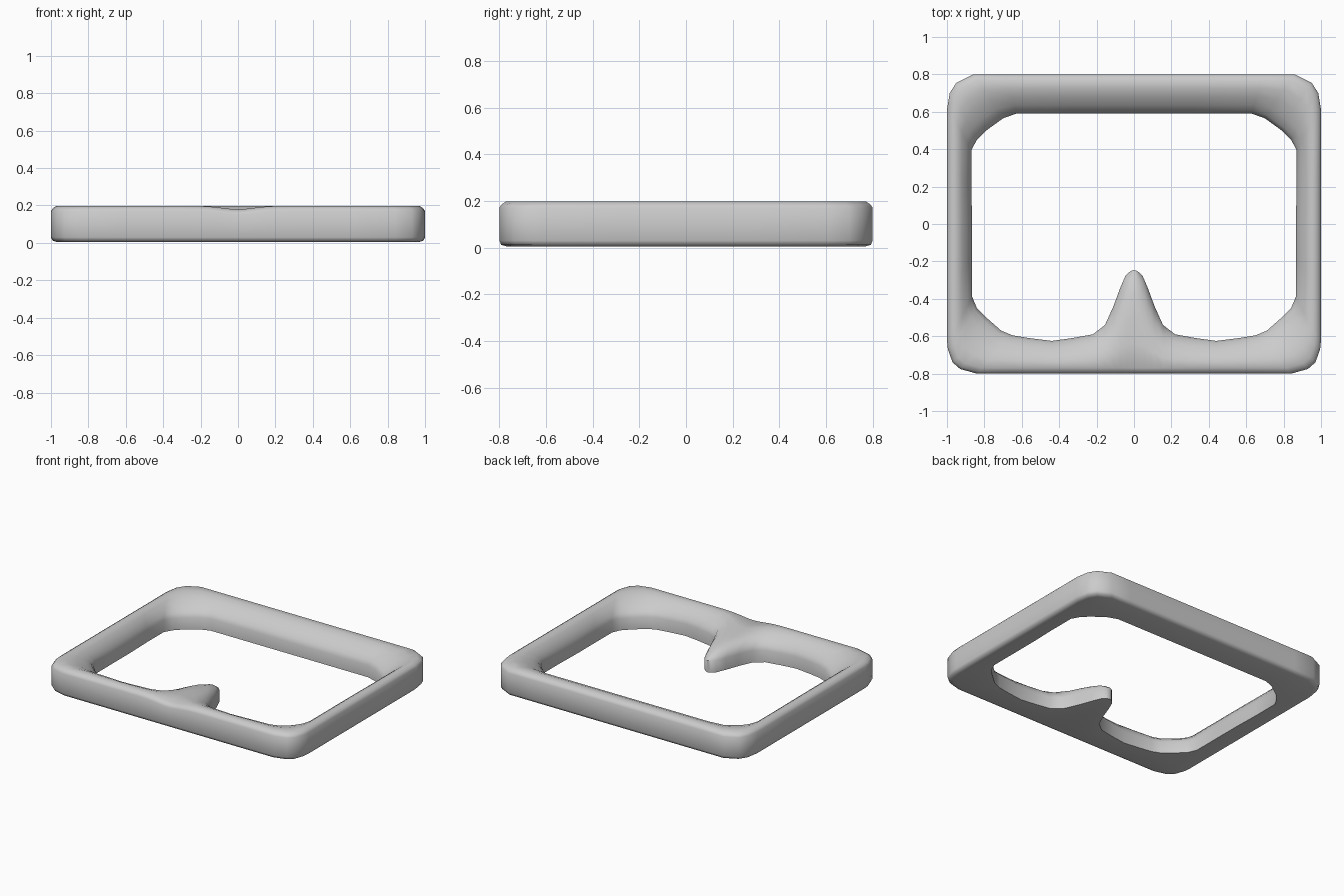
import bpy, math

# Right half of the plan, from back centre round to front centre: (outer x, outer y, inner x, inner y)
half = [
    (0.00, 0.80, 0.00, 0.59), (0.35, 0.80, 0.33, 0.59), (0.70, 0.80, 0.63, 0.59),
    (0.86, 0.80, 0.70, 0.565), (0.95, 0.755, 0.79, 0.50), (0.985, 0.70, 0.84, 0.45),
    (1.00, 0.61, 0.87, 0.395), (1.00, 0.30, 0.87, 0.20), (1.00, 0.00, 0.865, 0.00),
    (1.00, -0.30, 0.865, -0.20), (1.00, -0.62, 0.865, -0.39), (0.995, -0.67, 0.84, -0.45),
    (0.97, -0.74, 0.79, -0.50), (0.93, -0.775, 0.71, -0.57), (0.84, -0.80, 0.65, -0.595),
    (0.62, -0.80, 0.56, -0.61), (0.44, -0.80, 0.44, -0.625), (0.30, -0.80, 0.33, -0.61),
    (0.22, -0.80, 0.22, -0.59), (0.16, -0.80, 0.155, -0.54), (0.11, -0.80, 0.11, -0.44),
    (0.075, -0.80, 0.075, -0.345), (0.04, -0.80, 0.045, -0.275), (0.018, -0.80, 0.02, -0.253),
    (0.00, -0.80, 0.00, -0.245),
]
plan = half + [(-a, b, -c, d) for a, b, c, d in reversed(half[1:-1])]

# Cross-section: (outer inset, blend towards the opening, height)
section = [
    (0.03, 0, 0.005), (0.008, 0, 0.012), (0.0, 0, 0.03), (0.0, 0, 0.17), (0.01, 0, 0.185),
    (0.03, 0, 0.198), (0.03, 0.25, 0.197), (0.03, 0.5, 0.18), (0.03, 0.75, 0.15),
    (0.03, 0.92, 0.12), (0.0, 1, 0.09), (0.0, 1, 0.005),
]


def section_point(p, s):
    ox, oy, ix, iy = p
    inset, t, z = s
    ox, oy = ox * (1 - inset), oy * (1 - inset * 1.25)
    x, y = ox + (ix - ox) * t, oy + (iy - oy) * t
    # shallow dip across the middle of the front bar
    if z > 0.15 and y < 0:
        z -= 0.018 * math.exp(-(x / 0.12) ** 2)
    return x, y, z


# Frame with pointed tongue, lofted round the opening
n, m = len(plan), len(section)
verts = [section_point(p, s) for p in plan for s in section]
faces = [(i * m + j, i * m + (j + 1) % m,
          ((i + 1) % n) * m + (j + 1) % m, ((i + 1) % n) * m + j)
         for i in range(n) for j in range(m)]
mesh = bpy.data.meshes.new("frame_with_tongue")
mesh.from_pydata(verts, [], faces)
frame = bpy.data.objects.new("frame_with_tongue", mesh)
bpy.context.collection.objects.link(frame)

bpy.context.view_layer.objects.active = frame
frame.select_set(True)
bpy.ops.object.mode_set(mode='EDIT')
bpy.ops.mesh.select_all(action='SELECT')
bpy.ops.mesh.normals_make_consistent(inside=False)
bpy.ops.object.mode_set(mode='OBJECT')
bpy.ops.object.shade_smooth_by_angle(angle=math.radians(50))
